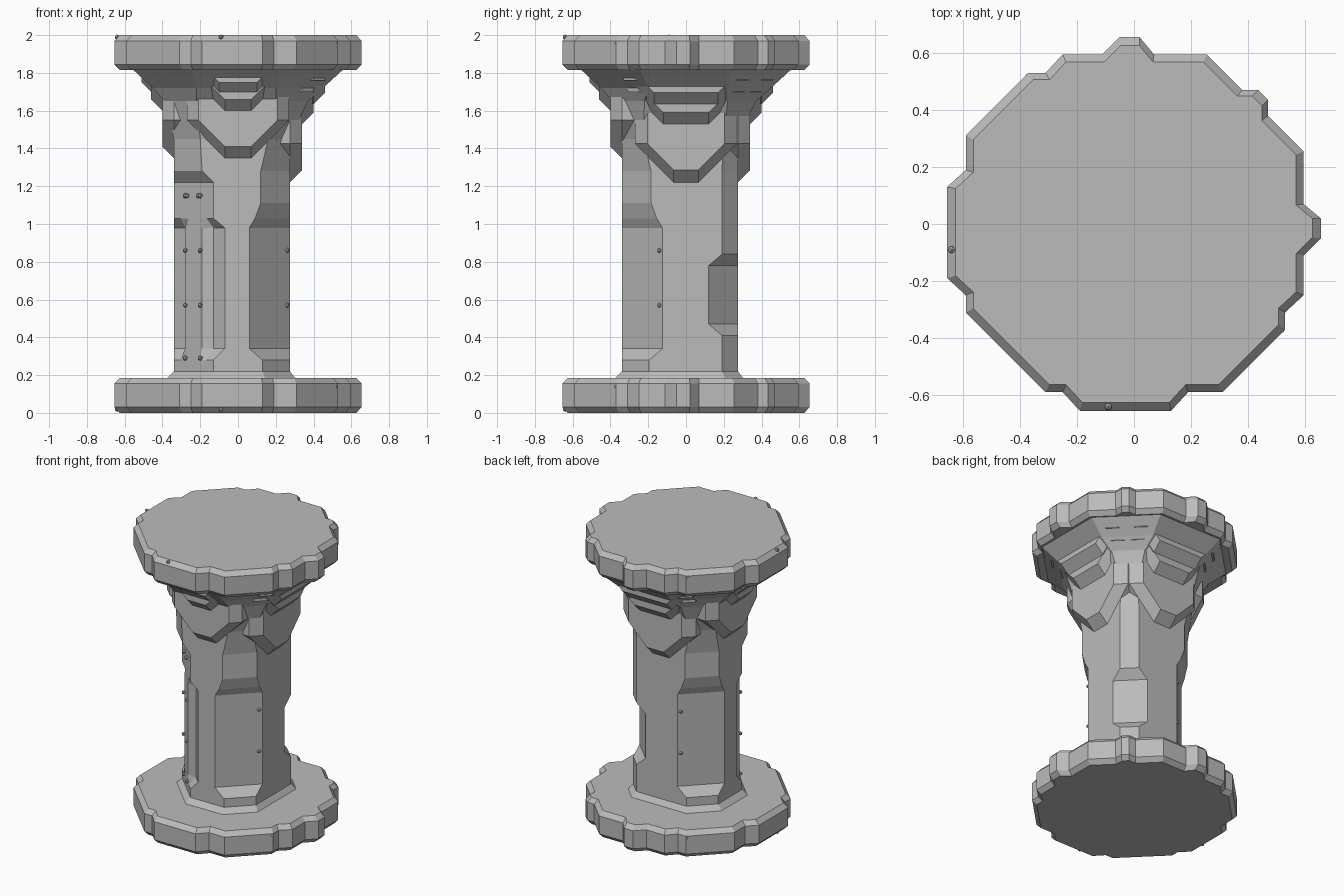
import bpy, bmesh, math
from mathutils import Vector

cube = bpy.data.objects.get("Cube")
if cube:
    bpy.data.objects.remove(cube, do_unlink=True)

stone = bpy.data.materials.new("grey stone")
stone.use_nodes = True
GREY = (0.5, 0.5, 0.5, 1)
stone.diffuse_color = GREY
stone.node_tree.nodes["Principled BSDF"].inputs["Base Color"].default_value = GREY


def finish(name, bm):
    bmesh.ops.recalc_face_normals(bm, faces=bm.faces)
    mesh = bpy.data.meshes.new(name)
    bm.to_mesh(mesh)
    bm.free()
    mesh.materials.append(stone)
    obj = bpy.data.objects.new(name, mesh)
    bpy.context.collection.objects.link(obj)
    return obj


def loft(name, rings):
    """Skin a stack of equal-length rings and cap both ends."""
    bm = bmesh.new()
    loops = [[bm.verts.new(p) for p in ring] for ring in rings]
    for lo, hi in zip(loops, loops[1:]):
        for i in range(len(lo)):
            j = (i + 1) % len(lo)
            bm.faces.new((lo[i], lo[j], hi[j], hi[i]))
    bm.faces.new(loops[0])
    bm.faces.new(loops[-1])
    return finish(name, bm)


def mirrored(half):
    """Close a half outline across the x = y diagonal."""
    return half + [(y, x) for x, y in reversed(half)]


# Scalloped end discs with bevelled rims
rim = mirrored([
    (-.59, -.31), (-.59, -.25), (-.655, -.19), (-.655, .13), (-.59, .19), (-.59, .31),
    (-.37, .53), (-.31, .53), (-.25, .595), (-.11, .595), (-.05, .655), (.02, .655),
    (.07, .595), (.255, .595), (.38, .47), (.435, .47)])
for name, base in (("base_disc", 0), ("top_disc", 1.815)):
    loft(name, [[(x * s, y * s, base + z) for x, y in rim]
                for z, s in ((0, .955), (.03, 1), (.155, 1), (.185, .955))])


# Shaft: f and r are the front and right depths; fl, fr, br set the corner cuts
def section(z, fl, fr, br, f=.34, r=.275, groove=False, grow=1):
    if groove:
        corner = [(-.19, -.28), (-.13, -.28), (-.07, -f)]
    else:
        run = (f - fl) / 2
        corner = [(-fl - run * t, -f + run * t) for t in (.7, .35, 0)]
    half = corner + [(fr, -f), (r, r - f - fr), (r, br)]
    return [(x * grow, y * grow, z) for x, y in mirrored(half)]


loft("shaft", [
    section(.17, .13, .13, .19, grow=1.14),
    section(.22, .13, .13, .19),
    section(.28, .13, .13, .19),
    section(.34, .07, .06, .19, groove=True),
    section(.41, .07, .06, .19, groove=True),
    section(.47, .07, .06, .12, groove=True),
    section(.78, .07, .06, .12, groove=True),
    section(.84, .07, .06, .19, groove=True),
    section(.98, .07, .06, .19, groove=True),
    section(1.03, .13, .09, .19),
    section(1.11, .13, .12, .19),
    section(1.22, .13, .12, .19),
    section(1.28, .19, .12, .19),
    section(1.45, .2, .16, .2),
    section(1.65, .22, .2, .22, f=.39, r=.37),
    section(1.72, .22, .2, .22, f=.45, r=.45),
    section(1.83, .25, .25, .25, f=.57, r=.57)])


# Stepped tongues hanging beneath the capital, one stack per side
def tongue(name, side, inner, outer, bottom, w, wide, top):
    step = outer - inner

    def outline(lift, trim):
        e = wide - trim
        z = bottom + lift
        return [(-w, z), (w, z), (e, z + e - w), (e, top), (-e, top), (-e, z + e - w)]

    rings = []
    for depth, lift, trim in ((inner - .12, 0, 0), (inner, 0, 0), (outer, step, step)):
        ring = []
        for u, z in outline(lift, trim):
            ring.append({"front": (u, -depth, z), "left": (-depth, u, z),
                         "right": (depth, u, z), "back": (u, depth, z)}[side])
        rings.append(ring)
    loft(name, rings)


front_steps = [(.34, .40, 1.35, .07, .27, 1.68), (.40, .46, 1.60, .07, .27, 1.75),
               (.46, .51, 1.70, .1, .28, 1.8)]
back_steps = [(.275, .34, 1.22, .065, .27, 1.65), (.34, .40, 1.53, .12, .31, 1.7),
              (.40, .46, 1.635, .17, .33, 1.76), (.46, .51, 1.73, .17, .33, 1.81)]
for sides, steps in ((("front", "left"), front_steps), (("right", "back"), back_steps)):
    for side in sides:
        for n, step in enumerate(steps):
            tongue(f"{side}_tongue_{n + 1}", side, *step)

# Small studs scattered over shaft and rims
spots = [(-.2, -.28, z) for z in (.29, .57, .86)] + [(-.27, -.21, 1.15), (-.2, -.28, 1.15)]
spots += [(.26, -.14, z) for z in (.57, .86)]
spots += [(-.09, -.64, z) for z in (.02, 1.99)] + [(.515, -.37, z) for z in (.14, 1.96)]
bm = bmesh.new()
for x, y, z in spots:
    for p in ((x, y, z), (y, x, z)):
        made = bmesh.ops.create_icosphere(bm, subdivisions=1, radius=.014)
        bmesh.ops.translate(bm, verts=made["verts"], vec=Vector(p))
finish("studs", bm)
